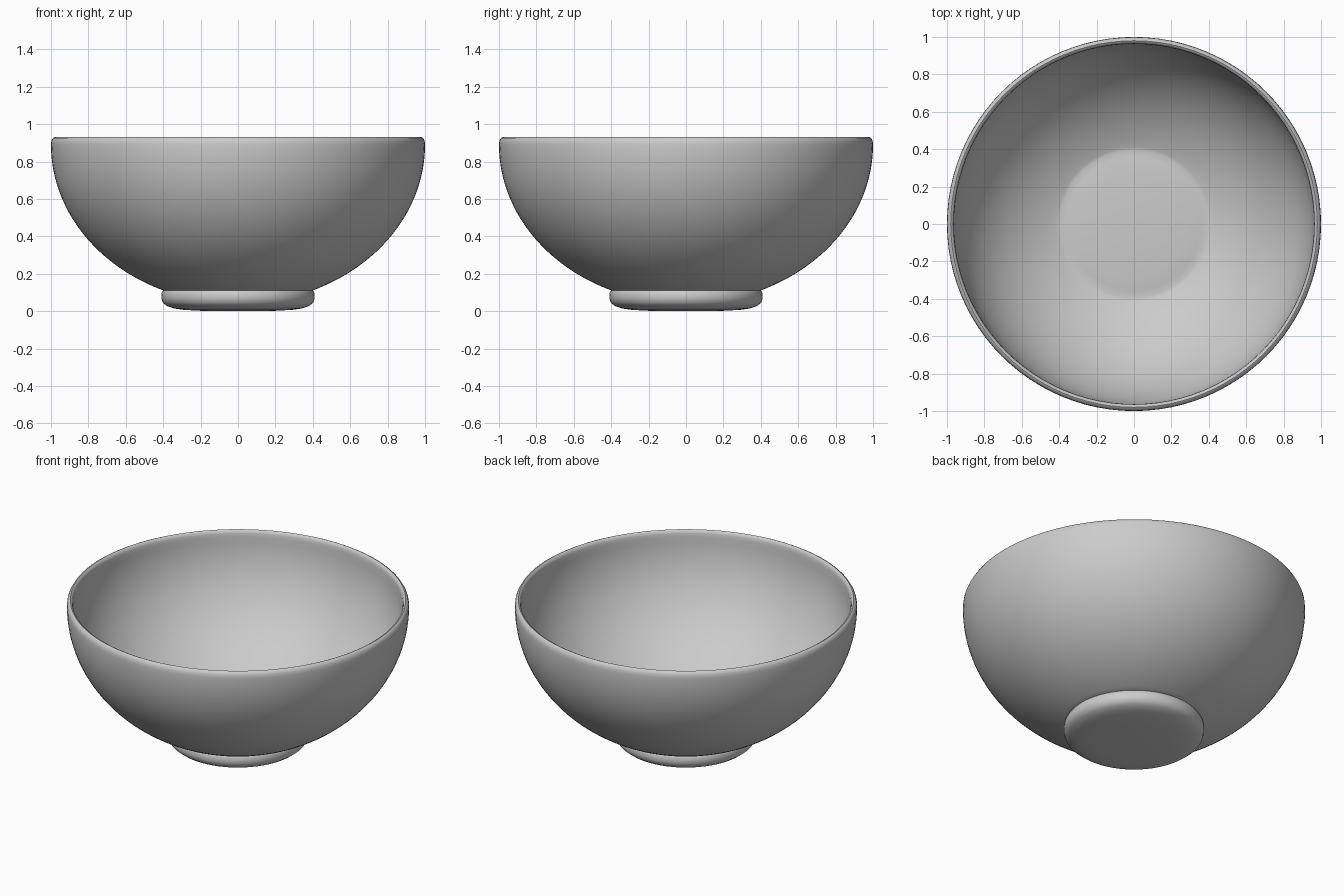
import bpy, bmesh, math

if "Cube" in bpy.data.objects:
    bpy.data.objects.remove(bpy.data.objects["Cube"])

grey = bpy.data.materials.new("plain grey")
grey.diffuse_color = (0.6, 0.6, 0.6, 1)
grey.use_nodes = True
grey.node_tree.nodes["Principled BSDF"].inputs["Base Color"].default_value = grey.diffuse_color


def lathe(name, profile, steps=96):
    """Spin an (r, z) profile around the z axis."""
    bm = bmesh.new()
    verts = [bm.verts.new((r, 0, z)) for r, z in profile]
    edges = [bm.edges.new(p) for p in zip(verts, verts[1:])]
    bmesh.ops.spin(bm, geom=verts + edges, cent=(0, 0, 0), axis=(0, 0, 1),
                   angle=2 * math.pi, steps=steps)
    bmesh.ops.remove_doubles(bm, verts=bm.verts, dist=1e-4)
    bmesh.ops.recalc_face_normals(bm, faces=bm.faces)
    me = bpy.data.meshes.new(name)
    bm.to_mesh(me)
    bm.free()
    ob = bpy.data.objects.new(name, me)
    bpy.context.collection.objects.link(ob)
    me.materials.append(grey)
    bpy.context.view_layer.objects.active = ob
    ob.select_set(True)
    bpy.ops.object.shade_smooth_by_angle(angle=math.radians(50))
    ob.select_set(False)
    return ob


def arc(a, b, zc, r0, n=24):
    """Elliptical wall from radius r0 up to the widest point."""
    start = math.acos(r0 / a)
    return [(a * math.cos(t), zc - b * math.sin(t))
            for t in (start * (1 - i / n) for i in range(n + 1))]


# bowl: outer wall, rounded rim, inner wall and slightly domed floor
outer = arc(1.0, 0.85, 0.89, 0.385)
rim = [(0.998, 0.91), (0.99, 0.925), (0.98, 0.93), (0.97, 0.925), (0.965, 0.91)]
inner = arc(0.963, 0.81, 0.89, 0.41)[::-1]
floor = [(0.395, 0.153), (0.36, 0.158), (0.28, 0.163), (0.14, 0.168), (0, 0.17)]
lathe("bowl", [(0, 0.11), (0.3, 0.11)] + outer + rim + inner + floor)

# foot: rounded ring with a closed, nearly flat underside
lathe("foot", [(0, 0), (0.2, 0.002), (0.29, 0.007), (0.34, 0.014), (0.38, 0.027),
               (0.402, 0.045), (0.41, 0.07), (0.408, 0.1), (0.395, 0.12),
               (0.37, 0.13), (0, 0.13)])
